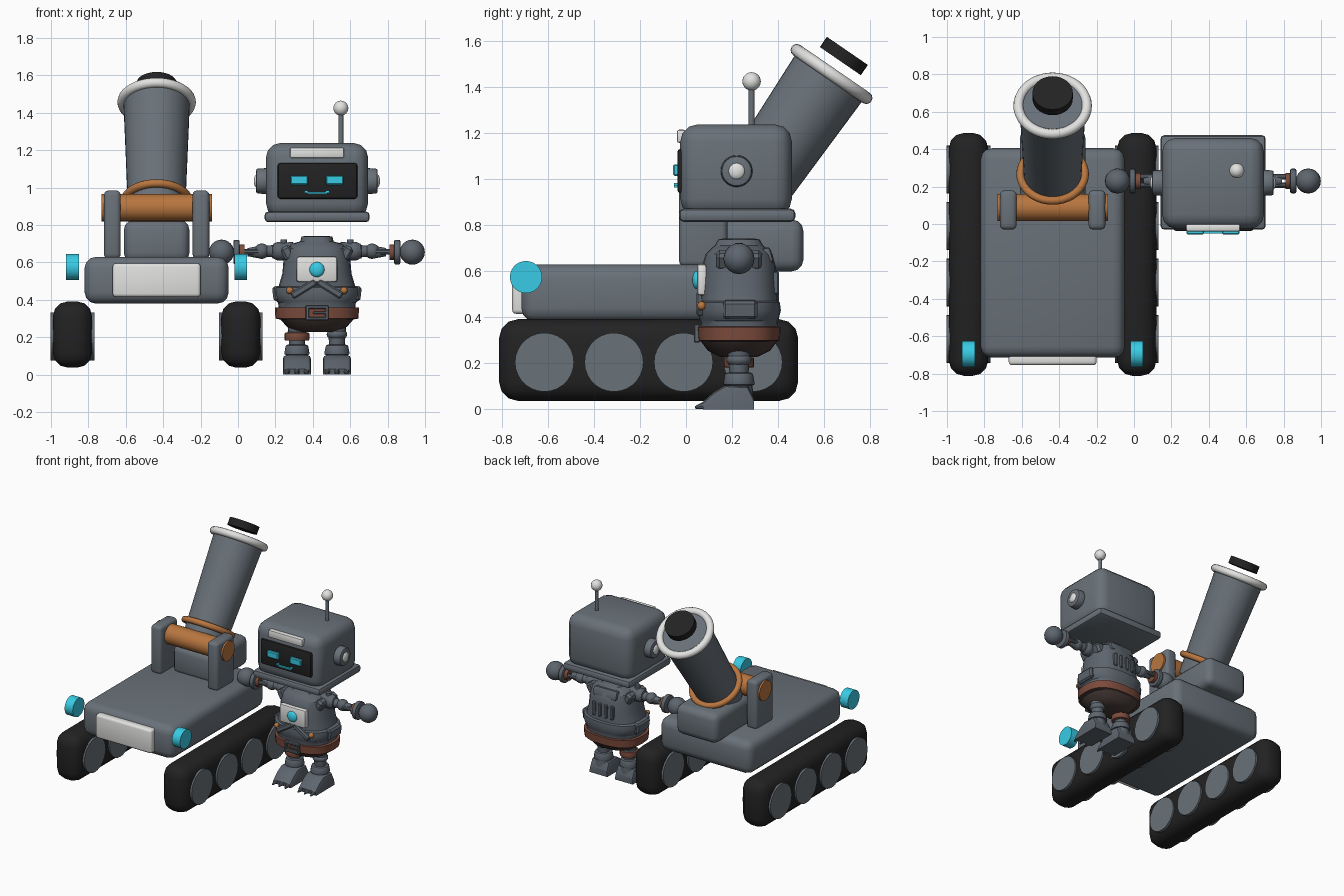
import bpy, bmesh, math
from mathutils import Vector, Matrix

if "Cube" in bpy.data.objects:
    bpy.data.objects.remove(bpy.data.objects["Cube"])


def mat(name, r, g, b):
    m = bpy.data.materials.new(name)
    m.diffuse_color = (r, g, b, 1)
    m.use_nodes = True
    m.node_tree.nodes["Principled BSDF"].inputs["Base Color"].default_value = m.diffuse_color
    return m


GREY = mat("slate_grey", .14, .165, .19)
SUIT = mat("suit_grey", .11, .13, .155)
BLACK = mat("rubber_black", .016, .016, .017)
WHITE = mat("off_white", .76, .76, .75)
ORANGE = mat("copper_orange", .48, .18, .05)
CYAN = mat("cyan_glow", .04, .6, .78)
BROWN = mat("leather_brown", .2, .07, .045)
DARK = mat("dark_brown", .065, .045, .04)


def finish(bm, name, *mats):
    me = bpy.data.meshes.new(name)
    bmesh.ops.recalc_face_normals(bm, faces=bm.faces)
    bm.to_mesh(me)
    bm.free()
    for m in mats:
        me.materials.append(m)
    ob = bpy.data.objects.new(name, me)
    bpy.context.collection.objects.link(ob)
    return ob


def box(name, x0, x1, y0, y1, z0, z1, m, bev=0, seg=3, rot=(0, 0, 0)):
    bm = bmesh.new()
    bmesh.ops.create_cube(bm, size=1)
    bmesh.ops.scale(bm, vec=(x1 - x0, y1 - y0, z1 - z0), verts=bm.verts)
    if bev:
        bmesh.ops.bevel(bm, geom=bm.edges[:], offset=bev, segments=seg, profile=.5, affect='EDGES')
    for a, ax in zip(rot, 'XYZ'):
        bmesh.ops.rotate(bm, matrix=Matrix.Rotation(a, 3, ax), verts=bm.verts)
    bmesh.ops.translate(bm, vec=((x0 + x1) / 2, (y0 + y1) / 2, (z0 + z1) / 2), verts=bm.verts)
    return finish(bm, name, m)


def rod(name, p, q, r, m, r2=None, n=28, bev=0):
    p, q = Vector(p), Vector(q)
    bm = bmesh.new()
    bmesh.ops.create_cone(bm, cap_ends=True, segments=n, radius1=r, radius2=r if r2 is None else r2, depth=(q - p).length)
    if bev:
        rim = [e for e in bm.edges if abs(e.verts[0].co.z - e.verts[1].co.z) < 1e-5]
        bmesh.ops.bevel(bm, geom=rim, offset=bev, segments=2, profile=.5, affect='EDGES')
    rot = (q - p).to_track_quat('Z', 'Y').to_matrix().to_4x4()
    bm.transform(Matrix.Translation((p + q) / 2) @ rot)
    return finish(bm, name, m)


def ball(name, c, r, m, s=(1, 1, 1)):
    bm = bmesh.new()
    bmesh.ops.create_uvsphere(bm, u_segments=20, v_segments=12, radius=r)
    bmesh.ops.scale(bm, vec=s, verts=bm.verts)
    bmesh.ops.translate(bm, vec=c, verts=bm.verts)
    return finish(bm, name, m)


def ring(name, c, R, r, m, tilt):
    bm = bmesh.new()
    n, k = 40, 12
    v = [[bm.verts.new(((R + r * math.cos(b)) * math.cos(a), (R + r * math.cos(b)) * math.sin(a), r * math.sin(b)))
          for b in (2 * math.pi * j / k for j in range(k))] for a in (2 * math.pi * i / n for i in range(n))]
    for i in range(n):
        for j in range(k):
            i2, j2 = (i + 1) % n, (j + 1) % k
            bm.faces.new((v[i][j], v[i2][j], v[i2][j2], v[i][j2]))
    bm.transform(Matrix.Translation(c) @ Matrix.Rotation(tilt, 4, 'X'))
    return finish(bm, name, m)


def loft(name, cx, cy, rings, mats, rule, n=24):
    """Stack of softened-square rings: (z, half width, half depth)."""
    def sq(t):
        return math.copysign(abs(t) ** .8, t)
    bm = bmesh.new()
    rows = [[bm.verts.new((cx + w * sq(math.cos(2 * math.pi * i / n)), cy + d * sq(math.sin(2 * math.pi * i / n)), z))
             for i in range(n)] for z, w, d in rings]
    for a, b in zip(rows, rows[1:]):
        for i in range(n):
            bm.faces.new((a[i], a[(i + 1) % n], b[(i + 1) % n], b[i]))
    bm.faces.new(rows[0])
    bm.faces.new(rows[-1])
    for f in bm.faces:
        f.material_index = rule(f.calc_center_median().z)
    return finish(bm, name, *mats)


# ---------- vehicle ----------
CX = -.435
box("chassis", -.82, -.05, -.715, .405, .38, .63, GREY, .06)
box("front_plate", -.67, -.2, -.755, -.69, .415, .595, WHITE, .018)
for side, s in (("left", -1), ("right", 1)):
    tx = CX + s * .45
    box(f"track_{side}", tx - .105, tx + .105, -.812, .487, .037, .392, BLACK, .082, 3)
    for i in range(4):
        y = -.615 + i * .302
        rod(f"wheel_{side}_{i + 1}", (tx - .117, y, .205), (tx + .117, y, .205), .128, GREY)
    rod(f"headlight_{side}", (tx - .034, -.695, .575), (tx + .034, -.695, .575), .07, CYAN)
    bx = CX + s * .237
    box(f"cannon_bracket_{side}", bx - .045, bx + .045, -.03, .18, .62, .985, GREY, .025)
box("cannon_base", -.61, -.26, .07, .51, .6, .825, GREY, .05)
rod("cannon_axle", (-.73, .088, .893), (-.14, .088, .893), .073, ORANGE)

# barrel leaning backwards
TILT = math.radians(34.5)
AX = Vector((0, math.sin(TILT), math.cos(TILT)))
MUZ = Vector((CX, .632, 1.457))
rod("cannon_barrel", MUZ - AX * .78, MUZ + AX * .008, .15, GREY, .178, 40)
ring("muzzle_ring", MUZ, .183, .027, WHITE, -TILT)
ring("barrel_band", MUZ - AX * .645, .172, .022, ORANGE, -TILT)
rod("muzzle_cap", MUZ + AX * .068, MUZ + AX * .122, .108, BLACK)

# ---------- robot head ----------
RX, RY = .422, .23
box("head", .15, .695, -.025, .46, .84, 1.238, GREY, .075, 3)
box("head_brim", .142, .704, -.03, .475, .815, .872, GREY, .02, 2)
box("face_screen", .212, .638, -.038, .02, .94, 1.132, BLACK, .014, 2)
box("forehead_plate", .278, .567, -.04, .0, 1.158, 1.215, WHITE, .01, 2)
box("mouth", .372, .475, -.052, -.03, .965, .976, CYAN)
for side, s in (("left", -1), ("right", 1)):
    box(f"eye_{side}", RX + s * .095 - .047, RX + s * .095 + .047, -.056, -.03, 1.015, 1.065, CYAN, .006, 1)
    box(f"mouth_corner_{side}", RX + s * .057 - .01, RX + s * .057 + .01, -.052, -.03, .972, .984, CYAN)
    rod(f"ear_{side}", (RX + s * .26, .22, 1.035), (RX + s * .325, .22, 1.035), .07, GREY, .066, bev=.01)
    ball(f"ear_stud_{side}", (RX + s * .319, .22, 1.035), .037, WHITE, (.5, 1, 1))
rod("antenna_stem", (.55, .285, 1.22), (.55, .285, 1.4), .013, GREY)
ball("antenna_ball", (.55, .285, 1.425), .04, WHITE)

# ---------- robot body ----------
loft("torso", RX, RY, [(.228, .09, .08), (.255, .16, .135), (.295, .195, .165), (.3, .222, .178), (.358, .225, .182),
                       (.36, .205, .168), (.385, .208, .17), (.39, .215, .172), (.43, .23, .182), (.465, .228, .178),
                       (.472, .205, .168), (.54, .185, .165), (.62, .178, .16), (.675, .165, .145), (.7, .135, .12),
                       (.712, .09, .105), (.738, .082, .09), (.742, .06, .07)],
     (SUIT, BROWN, DARK), lambda z: 2 if z < .298 else 1 if z < .359 else 0)
box("chest_panel", .312, .532, .047, .09, .495, .632, WHITE, .014, 2)
ball("chest_button", (RX, .047, .562), .04, CYAN, (1, .5, 1))
# belt buckle frame with its pin
for i, (x0, x1, z0, z1) in enumerate([(.362, .484, .352, .37), (.362, .484, .29, .308),
                                      (.362, .38, .29, .37), (.466, .484, .29, .37), (.4, .475, .324, .338)]):
    box(f"buckle_bar_{i + 1}", x0, x1, .035, .06, z0, z1, SUIT, .004, 1)
# jacket back vents
for i in range(4):
    x = RX - .075 + i * .05
    box(f"back_vent_{i + 1}", x - .014, x + .014, .375, .403, .5, .6, SUIT, .006, 1)
box("back_collar", RX - .1, RX + .1, .31, .375, .63, .7, SUIT, .015, 2, (.3, 0, 0))

for side, s in (("left", -1), ("right", 1)):
    def at(x, z, y=RY):
        return (RX + s * x, y, z)

    # jacket details
    fx = RX + s * .07
    box(f"jacket_flap_{side}", fx - .075, fx + .075, .045, .08, .44, .478, SUIT, .008, 1, (0, s * .55, 0))
    ball(f"jacket_knob_{side}", at(.145, .45, .068), .019, ORANGE)
    hx = RX + s * .2
    box(f"hip_pouch_{side}", hx - .036, hx + .036, .16, .31, .395, .475, SUIT, .012, 1, (0, s * .12, 0))
    rx = RX + s * .155
    box(f"shoulder_strap_{side}", rx - .03, rx + .03, .13, .33, .61, .69, SUIT, .015, 1, (0, s * .5, 0))
    rod(f"shoulder_peg_{side}", at(.178, .66), at(.178, .722), .018, SUIT, n=12)
    # arm held straight out
    rod(f"upper_arm_{side}", at(.13, .655), at(.235, .662), .055, SUIT, .04, 16)
    ball(f"shoulder_ball_{side}", at(.2, .66), .05, SUIT)
    rod(f"arm_sleeve_{side}", at(.22, .66), at(.29, .66), .034, SUIT, .028, 16)
    ball(f"elbow_{side}", at(.295, .66), .041, SUIT)
    for k in (-1, 1):
        rod(f"forearm_rod_{side}_{'front' if k < 0 else 'back'}", at(.29, .658, RY + k * .022), at(.41, .658, RY + k * .022), .015, SUIT, n=10)
    rod(f"forearm_core_{side}", at(.3, .655), at(.37, .655), .035, SUIT, .022, 14)
    rod(f"cuff_{side}", at(.388, .655), at(.415, .655), .042, BROWN, n=20)
    rod(f"wrist_disc_{side}", at(.413, .655), at(.446, .655), .066, SUIT, n=24, bev=.008)
    ball(f"hand_{side}", at(.51, .655), .067, SUIT)

    # leg
    lx = .107
    rod(f"thigh_{side}", at(lx, .16), at(lx, .27), .042, SUIT, .05, 16)
    ball(f"knee_{side}", at(lx, .215), .055, SUIT, (1, 1, .6))
    if s < 0:
        rod("thigh_strap", at(lx, .182), at(lx, .225), .066, BROWN, n=20, bev=.006)
    rod(f"boot_collar_{side}", at(lx, .105), at(lx, .16), .07, SUIT, .06, 18, .01)
    rod(f"ankle_{side}", at(lx, .03), at(lx, .12), .064, SUIT, .058, 18)
    # boot: side profile swept across its width
    prof = [(.075, 0), (.07, .03), (.12, .075), (.17, .105), (.27, .1), (.295, .05), (.295, 0)]
    bm = bmesh.new()
    f = bm.faces.new([bm.verts.new((RX + s * lx - .075, y, z)) for y, z in prof])
    ex = bmesh.ops.extrude_face_region(bm, geom=[f])
    bmesh.ops.translate(bm, vec=(.15, 0, 0), verts=[v for v in ex['geom'] if isinstance(v, bmesh.types.BMVert)])
    bmesh.ops.bevel(bm, geom=[e for e in bm.edges if e.calc_length() < .149 and sum(v.co.z for v in e.verts) > .07],
                    offset=.02, segments=2, profile=.5, affect='EDGES', clamp_overlap=True)
    finish(bm, f"boot_{side}", SUIT)
    for k in (-1, 0, 1):
        rod(f"boot_claw_{side}_{k + 2}", at(lx + k * .05, .022, .1), at(lx + k * .053, .008, .04), .023, SUIT, .006, 8)

# smooth shading with crisp edges
for ob in bpy.context.scene.objects:
    ob.select_set(True)
    bpy.context.view_layer.objects.active = ob
bpy.ops.object.shade_smooth_by_angle(angle=math.radians(32))
